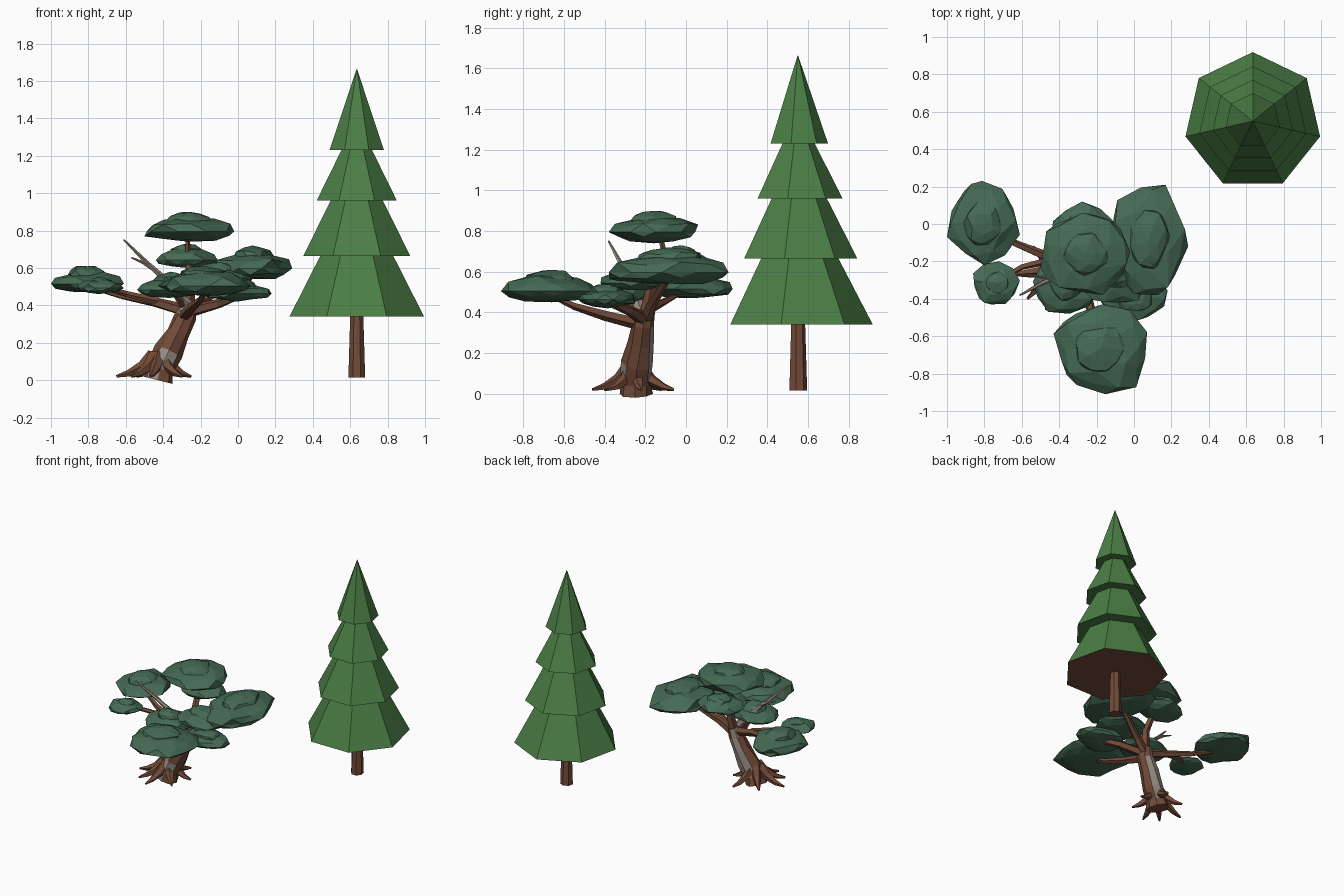
import bpy, bmesh, math, random
from mathutils import Vector

random.seed(7)
if "Cube" in bpy.data.objects:
    bpy.data.objects.remove(bpy.data.objects["Cube"])


def material(name, rgb):
    mat = bpy.data.materials.new(name)
    mat.use_nodes = True
    mat.diffuse_color = (*rgb, 1)
    mat.node_tree.nodes["Principled BSDF"].inputs["Base Color"].default_value = (*rgb, 1)
    return mat


PINE = material("pine green", (0.07, 0.21, 0.06))
LEAF = material("dark leaf green", (0.06, 0.145, 0.09))
BARK = material("brown bark", (0.17, 0.07, 0.04))
DEAD = material("grey deadwood", (0.32, 0.27, 0.23))


def finish(bm, name, *mats):
    bmesh.ops.recalc_face_normals(bm, faces=bm.faces)
    mesh = bpy.data.meshes.new(name)
    bm.to_mesh(mesh)
    bm.free()
    for mat in mats:
        mesh.materials.append(mat)
    obj = bpy.data.objects.new(name, mesh)
    bpy.context.collection.objects.link(obj)
    return obj


def skin(bm, rings):
    """Bridge a row of vertex rings and cap both ends."""
    count = len(rings[0])
    for low, high in zip(rings, rings[1:]):
        for i in range(count):
            j = (i + 1) % count
            bm.faces.new((low[i], low[j], high[j], high[i]))
    bm.faces.new(rings[0][::-1])
    bm.faces.new(rings[-1])


def limb(name, path, radii, sides=5, mat=BARK, jitter=0.0, dead=None):
    """Tapered faceted tube along a path; dead picks the bare patches."""
    bm = bmesh.new()
    points = [Vector(p) for p in path]
    rings = []
    for k, (point, radius) in enumerate(zip(points, radii)):
        along = points[min(k + 1, len(points) - 1)] - points[max(k - 1, 0)]
        turn = Vector((0, 0, 1)).rotation_difference(along.normalized())
        ring = []
        for i in range(sides):
            a = math.tau * i / sides
            r = radius * random.uniform(1 - jitter, 1 + jitter)
            ring.append(bm.verts.new(point + turn @ Vector((r * math.cos(a), r * math.sin(a), 0))))
        rings.append(ring)
    skin(bm, rings)
    bmesh.ops.recalc_face_normals(bm, faces=bm.faces)
    if dead:
        for face in bm.faces:
            face.material_index = int(dead(face.calc_center_median(), face.normal))
    return finish(bm, name, mat, DEAD)


def blob(bm, low, high, flat):
    """Irregular faceted lump, flattened below, fitted to a box."""
    verts = bmesh.ops.create_icosphere(bm, subdivisions=2, radius=1)["verts"]
    spin = random.uniform(0, math.tau)
    for v in verts:
        x, y, z = v.co
        x, y = x * math.cos(spin) - y * math.sin(spin), x * math.sin(spin) + y * math.cos(spin)
        v.co = Vector((x, y, z if z > 0 else z * flat)) * random.uniform(0.86, 1.1)
    for axis in range(3):
        values = [v.co[axis] for v in verts]
        start, size = min(values), max(values) - min(values)
        for v in verts:
            v.co[axis] = low[axis] + (v.co[axis] - start) / size * (high[axis] - low[axis])


def pad(name, xs, ys, zs):
    """Foliage cloud: wide flat lump with a smaller crown on top."""
    bm = bmesh.new()
    height = zs[1] - zs[0]
    blob(bm, (xs[0], ys[0], zs[0]), (xs[1], ys[1], zs[0] + height * 0.8), 0.7)
    cx, cy = sum(xs) / 2, sum(ys) / 2
    w, d = (xs[1] - xs[0]) * 0.27, (ys[1] - ys[0]) * 0.27
    blob(bm, (cx - w, cy - d, zs[0] + height * 0.4), (cx + w, cy + d, zs[1]), 0.7)
    return finish(bm, name, LEAF)


# Pine: stacked seven-sided skirts, brown under the lowest
PX, PY = 0.635, 0.55


def seven_ring(bm, radius, z):
    return [bm.verts.new((PX + radius * math.sin(math.tau * i / 7),
                          PY + radius * math.cos(math.tau * i / 7), z)) for i in range(7)]


tiers = [(0.34, 0.665, 0.369, 0.2), (0.665, 0.96, 0.293, 0.143),
         (0.96, 1.23, 0.22, 0.084), (1.23, 1.665, 0.149, 0.001)]
for n, (bottom, top, wide, narrow) in enumerate(tiers, 1):
    bm = bmesh.new()
    skin(bm, [seven_ring(bm, wide, bottom), seven_ring(bm, narrow, top)])
    bmesh.ops.recalc_face_normals(bm, faces=bm.faces)
    for face in bm.faces:
        face.material_index = int(n == 1 and face.normal.z < -0.9)
    finish(bm, f"pine_tier_{n}", PINE, BARK)
bm = bmesh.new()
skin(bm, [seven_ring(bm, 0.046, 0.015), seven_ring(bm, 0.036, 0.345)])
finish(bm, "pine_trunk", BARK)


# Leaning trunk with bare patches low at the front and up the back
def bare(center, normal):
    front_patch = normal.y < -0.75 and 0.03 < center.z < 0.14
    back_patch = normal.y > 0.7 and 0.08 < center.z < 0.33
    top_patch = center.z > 0.36 and normal.x < 0
    return front_patch or back_patch or top_patch


limb("bent_trunk",
     [(-0.43, -0.25, 0.0), (-0.415, -0.25, 0.06), (-0.37, -0.24, 0.15), (-0.32, -0.22, 0.25),
      (-0.28, -0.21, 0.34), (-0.265, -0.2, 0.41)],
     [0.085, 0.08, 0.075, 0.065, 0.058, 0.045], 8, jitter=0.12, dead=bare)

# Roots spreading from the foot
foot = Vector((-0.42, -0.25, 0))
tips = [(-0.65, -0.27), (-0.57, -0.4), (-0.47, -0.46), (-0.3, -0.38),
        (-0.25, -0.22), (-0.36, -0.06), (-0.54, -0.12)]
for n, (x, y) in enumerate(tips, 1):
    reach = Vector((x, y, 0)) - foot
    limb(f"root_{n}", [foot + reach * t + Vector((0, 0, z)) for t, z in
                       ((0.12, 0.13), (0.4, 0.07), (0.72, 0.035), (1, 0.02))],
         [0.042, 0.03, 0.019, 0.007], jitter=0.1)

# Branches
branches = {
    "left_branch": [(-0.28, -0.21, 0.37), (-0.45, -0.18, 0.42), (-0.62, -0.11, 0.45), (-0.8, -0.02, 0.5)],
    "left_side_branch": [(-0.43, -0.19, 0.42), (-0.6, -0.23, 0.46), (-0.74, -0.31, 0.5)],
    "front_branch": [(-0.29, -0.22, 0.34), (-0.25, -0.4, 0.385), (-0.2, -0.55, 0.43), (-0.17, -0.68, 0.49)],
    "right_low_branch": [(-0.26, -0.21, 0.37), (-0.1, -0.28, 0.41), (0.03, -0.4, 0.46)],
    "right_high_branch": [(-0.27, -0.2, 0.36), (-0.17, -0.17, 0.44), (0, -0.1, 0.55), (0.1, -0.07, 0.62)],
    "top_branch": [(-0.27, -0.2, 0.38), (-0.25, -0.17, 0.53), (-0.27, -0.1, 0.66), (-0.27, -0.13, 0.79)],
    "inner_branch": [(-0.28, -0.21, 0.38), (-0.33, -0.28, 0.45), (-0.38, -0.33, 0.51)],
}
for name, path in branches.items():
    thick = 0.022 if "side" in name or "inner" in name else 0.034
    limb(name, path, [thick * (1 - 0.23 * k) for k in range(len(path))], jitter=0.1)

# Dead branch with a twig
limb("dead_branch", [(-0.27, -0.22, 0.4), (-0.36, -0.26, 0.51), (-0.48, -0.31, 0.62), (-0.61, -0.38, 0.75)],
     [0.03, 0.02, 0.013, 0.005], mat=DEAD)
limb("dead_twig", [(-0.44, -0.29, 0.585), (-0.51, -0.28, 0.63), (-0.57, -0.275, 0.655)],
     [0.011, 0.008, 0.004], 4, mat=DEAD)

# Foliage pads
pad("top_pad", (-0.5, -0.02), (-0.38, 0.06), (0.74, 0.9))
pad("upper_pad", (-0.44, -0.11), (-0.17, 0.12), (0.6, 0.73))
pad("right_pad", (-0.12, 0.29), (-0.38, 0.21), (0.54, 0.72))
pad("front_pad", (-0.43, 0.07), (-0.91, -0.43), (0.45, 0.61))
pad("left_pad", (-1.0, -0.61), (-0.22, 0.23), (0.47, 0.61))
pad("left_small_pad", (-0.86, -0.61), (-0.43, -0.2), (0.46, 0.55))
pad("right_low_pad", (-0.18, 0.18), (-0.53, -0.25), (0.42, 0.54))
pad("inner_pad", (-0.54, -0.19), (-0.48, -0.18), (0.44, 0.58))
pad("middle_pad", (-0.3, 0.08), (-0.42, -0.1), (0.51, 0.63))
